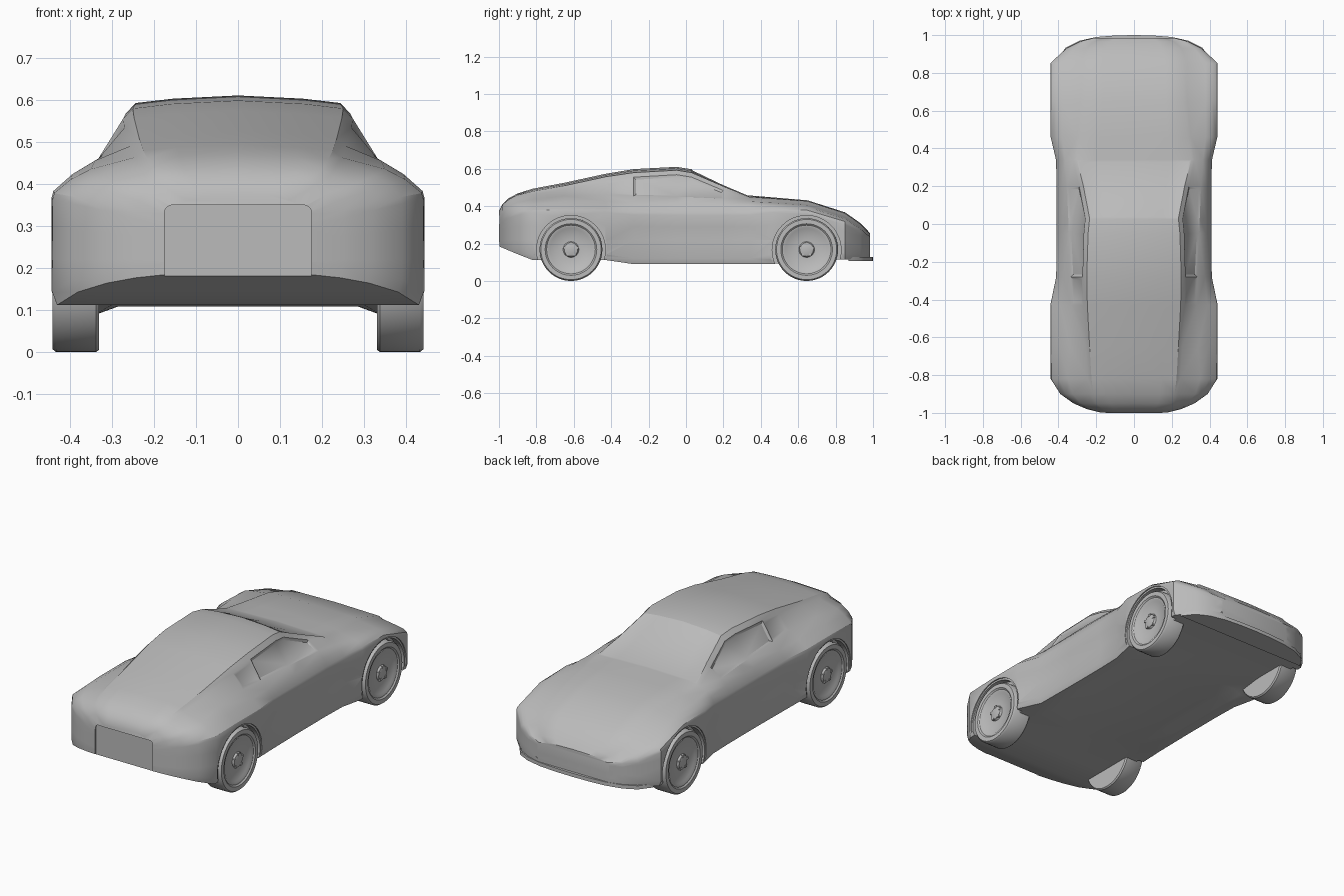
import bpy, bmesh, math
from mathutils import Vector

if "Cube" in bpy.data.objects:
    bpy.data.objects.remove(bpy.data.objects["Cube"])

grey = bpy.data.materials.new("plain grey")
grey.diffuse_color = (0.5, 0.5, 0.5, 1)
grey.use_nodes = True
grey.node_tree.nodes["Principled BSDF"].inputs["Base Color"].default_value = grey.diffuse_color


def make(name, bm):
    bmesh.ops.recalc_face_normals(bm, faces=bm.faces[:])
    me = bpy.data.meshes.new(name)
    bm.to_mesh(me)
    bm.free()
    ob = bpy.data.objects.new(name, me)
    bpy.context.collection.objects.link(ob)
    me.materials.append(grey)
    return ob


def select(ob):
    bpy.ops.object.select_all(action='DESELECT')
    ob.select_set(True)
    bpy.context.view_layer.objects.active = ob


def smooth(ob, deg=32):
    select(ob)
    bpy.ops.object.shade_smooth_by_angle(angle=math.radians(deg))


def cut(ob, cutter):
    select(ob)
    m = ob.modifiers.new("cut", 'BOOLEAN')
    m.operation = 'DIFFERENCE'
    m.solver = 'EXACT'
    m.object = cutter
    bpy.ops.object.modifier_apply(modifier=m.name)
    bpy.data.objects.remove(cutter, do_unlink=True)


def prism(name, pts, offset):
    """Extrude a closed outline of 3D points by an offset vector."""
    bm = bmesh.new()
    f = bm.faces.new([bm.verts.new(p) for p in pts])
    r = bmesh.ops.extrude_face_region(bm, geom=[f])
    bmesh.ops.translate(bm, vec=offset,
                        verts=[g for g in r["geom"] if isinstance(g, bmesh.types.BMVert)])
    return make(name, bm)


def rounded_rect(hw, z0, z1, rad, y):
    pts = []
    for cx, cz, a0 in ((hw - rad, z1 - rad, 0), (rad - hw, z1 - rad, 90),
                       (rad - hw, z0 + rad, 180), (hw - rad, z0 + rad, 270)):
        for k in range(5):
            a = math.radians(a0 + k * 22.5)
            pts.append((cx + rad * math.cos(a), y, cz + rad * math.sin(a)))
    return pts


# body stations: y, half width, shoulder z, belt x, belt z, roof edge x, roof edge z, centre z
STATIONS = [
    (-1.0, .17, .30, .155, .345, .12, .368, .375),
    (-.98, .25, .325, .22, .38, .18, .405, .412),
    (-.95, .32, .345, .28, .40, .215, .43, .441),
    (-.90, .39, .36, .325, .42, .23, .455, .468),
    (-.82, .441, .37, .35, .435, .24, .475, .493),
    (-.65, .443, .375, .34, .455, .25, .505, .525),
    (-.43, .443, .375, .332, .46, .262, .553, .573),
    (-.28, .412, .362, .335, .455, .265, .575, .598),
    (-.05, .409, .36, .345, .45, .258, .588, .61),
    (.03, .409, .36, .348, .448, .25, .575, .597),
    (.20, .409, .36, .355, .44, .283, .502, .516),
    (.34, .413, .36, .365, .425, .318, .445, .457),
    (.46, .441, .375, .38, .418, .30, .437, .447),
    (.65, .443, .37, .38, .405, .28, .423, .431),
    (.85, .443, .31, .38, .338, .28, .358, .367),
    (.93, .36, .26, .32, .285, .25, .302, .311),
    (.965, .29, .235, .265, .25, .21, .265, .277),
    (.985, .22, .22, .20, .236, .16, .246, .252),
]


def section(y, w, zs, xb, zb, xr, zr, zc):
    low = max(.112, .185 - .42 * (y + 1)) if y < -.41 else (.115 if y > .47 else .09)
    floor = max(low, .108)
    d = min(.02, .3 * (zr - zb))
    waist = .010 if abs(y) < .4 else 0
    return [(0, floor), (min(.3, .7 * w), floor), (min(.34, .82 * w), low), (.975 * w, low),
            (w, low + .03), (w - waist, .22 if zs > .27 else .18), (w - waist * .3, (zs + .22) / 2),
            (w, zs - .008), (w * .99, zs + .008),
            (.5 * (w + xb) + .002, .5 * (zs + zb) + .008), (xb, zb),
            (xr + .4 * d, zr - d), (xr - .015, zr + .004),
            (.6 * xr, zr + .65 * (zc - zr)), (0, zc)]


# body shell lofted through mirrored sections
bm = bmesh.new()
rings = []
for s in STATIONS:
    half = section(*s)
    full = half + [(-x, z) for x, z in half[-2:0:-1]]
    rings.append([bm.verts.new((x, s[0], z)) for x, z in full])
N = len(rings[0])
grid = {}
for i in range(len(rings) - 1):
    for j in range(N):
        k = (j + 1) % N
        grid[i, j] = bm.faces.new((rings[i][j], rings[i][k], rings[i + 1][k], rings[i + 1][j]))
bm.faces.new(rings[0])
bm.faces.new(rings[-1])
bmesh.ops.recalc_face_normals(bm, faces=bm.faces[:])

# recessed glass: door windows, quarter windows, windscreen
for rows, cols, rim, deep in ((range(7, 10), (10,), .012, -.008), (range(6, 7), (10,), .016, -.006),
                              (range(9, 11), (12, 13), .012, -.004)):
    faces = [grid[i, j] for i in rows for c in cols for j in (c, N - 1 - c)]
    bmesh.ops.inset_region(bm, faces=faces, thickness=rim, depth=deep, use_even_offset=True)
bmesh.ops.triangulate(bm, faces=[f for f in bm.faces if len(f.verts) == 4])
body = make("car_body", bm)

# wheel arches
AXLES = (("rear", -.615), ("front", .645))
for _, ay in AXLES:
    for side in (1, -1):
        for rad, x0 in ((.184, .40), (.194, .436)):
            ring = [(side * x0, ay + rad * math.cos(a * math.pi / 24), .166 + rad * math.sin(a * math.pi / 24))
                    for a in range(48)]
            cut(body, prism("arch_cutter", ring, Vector((side * .2, 0, 0))))

# front mouth and rear plate recess
cut(body, prism("mouth_cutter", rounded_rect(.255, .15, .232, .025, .945), Vector((0, .2, 0))))
cut(body, prism("plate_cutter", rounded_rect(.175, .10, .35, .02, -.99), Vector((0, -.1, 0))))
smooth(body)

# grille bar inside the mouth
bar = prism("grille_bar", rounded_rect(.225, .165, .215, .015, .94), Vector((0, .012, 0)))
smooth(bar)

# front lip under the nose
edge = [(.41, .87), (.36, .935), (.29, .97), (.20, .99), (.10, .998)]
outline = [(x, y, .108) for x, y in edge] + [(0, 1.0, .108)] + [(-x, y, .108) for x, y in edge[::-1]]
lip = prism("front_lip", outline, Vector((0, 0, .02)))
smooth(lip)

# wheels: lathed profile of (radius, x)
PROFILE = [(0, .33), (.162, .33), (.168, .337), (.168, .432), (.161, .441), (.138, .441), (.130, .434),
           (.122, .434), (.112, .426), (.042, .424), (.036, .434), (.022, .438), (0, .438)]
for end, ay in AXLES:
    for side, label in ((1, "right"), (-1, "left")):
        bm = bmesh.new()
        vs = [bm.verts.new((side * x, 0, r)) for r, x in PROFILE]
        es = [bm.edges.new(p) for p in zip(vs, vs[1:])]
        bmesh.ops.spin(bm, geom=vs + es, cent=(0, 0, 0), axis=(1, 0, 0),
                       angle=2 * math.pi, steps=48)
        bmesh.ops.remove_doubles(bm, verts=bm.verts[:], dist=1e-5)
        # wheel nuts
        for n in range(5):
            a = n * 2 * math.pi / 5
            r = bmesh.ops.create_cube(bm, size=.014)
            bmesh.ops.translate(bm, verts=r["verts"],
                                vec=(side * .431, .034 * math.sin(a), .034 * math.cos(a)))
        wheel = make(f"{end}_{label}_wheel", bm)
        wheel.location = (0, ay, .168)
        smooth(wheel, 40)
